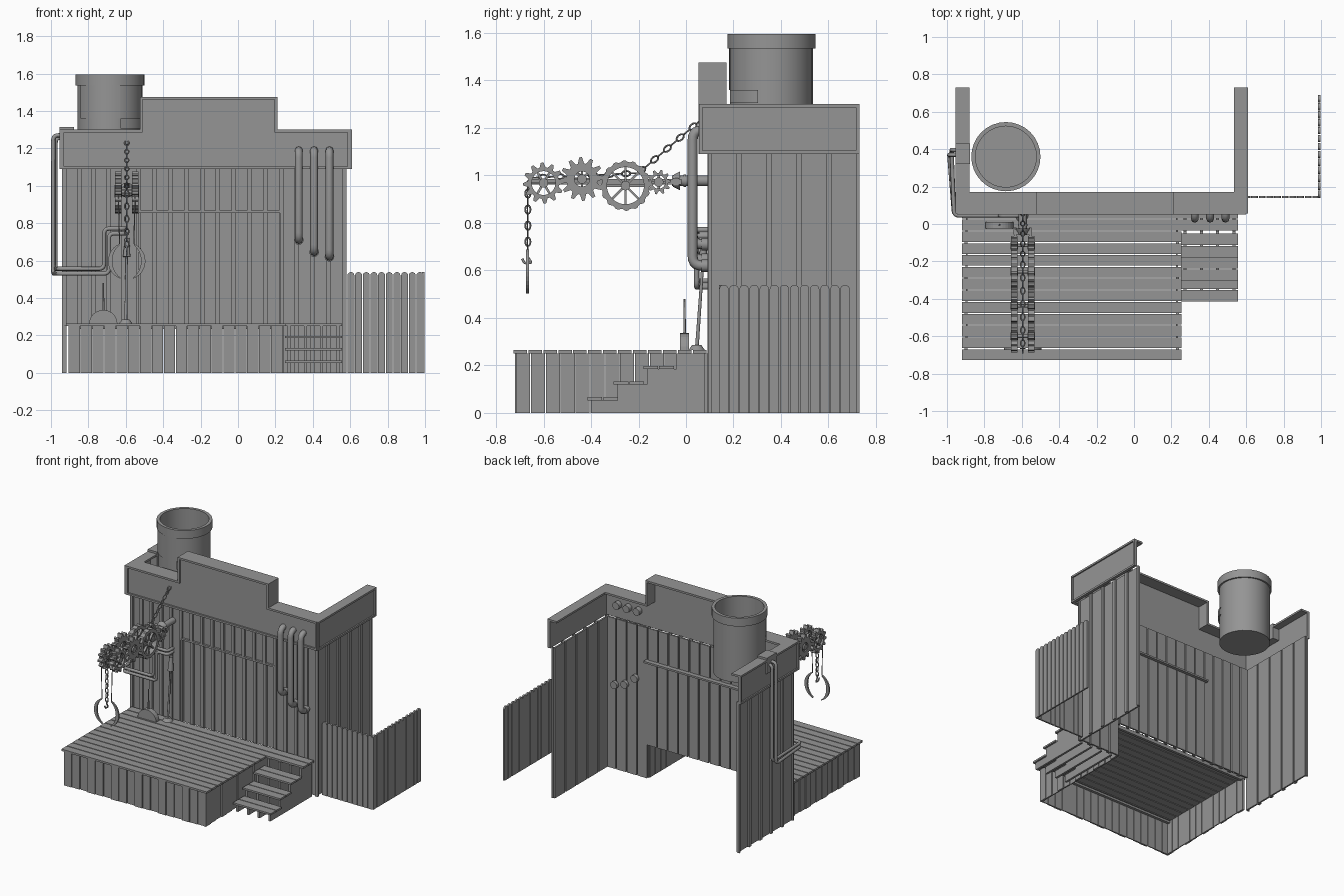
import bpy, bmesh, math
from mathutils import Vector as V, Matrix as M
from math import sin, cos, pi, radians

if "Cube" in bpy.data.objects:
    bpy.data.objects.remove(bpy.data.objects["Cube"])

GREY = bpy.data.materials.new('dark_grey')
GREY.diffuse_color = (0.3, 0.3, 0.3, 1)
GREY.use_nodes = True
GREY.node_tree.nodes["Principled BSDF"].inputs["Base Color"].default_value = GREY.diffuse_color


def finish(name, bm, smooth=False):
    bmesh.ops.recalc_face_normals(bm, faces=bm.faces)
    me = bpy.data.meshes.new(name)
    bm.to_mesh(me)
    bm.free()
    me.materials.append(GREY)
    ob = bpy.data.objects.new(name, me)
    bpy.context.collection.objects.link(ob)
    if smooth:
        bpy.ops.object.select_all(action='DESELECT')
        ob.select_set(True)
        bpy.context.view_layer.objects.active = ob
        bpy.ops.object.shade_smooth_by_angle(angle=radians(35))
    return ob


def add_box(bm, x0, x1, y0, y1, z0, z1, rot=M()):
    c = V(((x0 + x1) / 2, (y0 + y1) / 2, (z0 + z1) / 2))
    bmesh.ops.create_cube(bm, size=1, matrix=rot @ M.Translation(c) @ M.Diagonal((x1 - x0, y1 - y0, z1 - z0, 1)))


def boxes(name, items):
    bm = bmesh.new()
    for b in items:
        add_box(bm, *b)
    return finish(name, bm)


def prisms(name, polys, plane, d0, d1):
    bm = bmesh.new()
    for poly in polys:
        put = lambda d: [bm.verts.new((u, d, v) if plane == 'xz' else (d, u, v)) for u, v in poly]
        a, b = put(d0), put(d1)
        bm.faces.new(a)
        bm.faces.new(b)
        for i in range(len(a)):
            bm.faces.new((a[i - 1], a[i], b[i], b[i - 1]))
    return finish(name, bm)


def lathe(name, prof, cx, cy, segs=32, a0=0, a1=360):
    bm = bmesh.new()
    rings = []
    for i in range(segs if a1 - a0 == 360 else segs + 1):
        a = radians(a0 + (a1 - a0) * i / segs)
        rings.append([bm.verts.new((cx + r * cos(a), cy + r * sin(a), z)) for r, z in prof])
    for i in range(segs):
        p, q = rings[i], rings[(i + 1) % len(rings)]
        for j in range(len(prof) - 1):
            bm.faces.new((p[j], q[j], q[j + 1], p[j + 1]))
    bmesh.ops.remove_doubles(bm, verts=bm.verts, dist=1e-5)
    return finish(name, bm, True)


def rods(name, items, segs=12):
    bm = bmesh.new()
    for p, q, r1, r2 in items:
        p, q = V(p), V(q)
        mat = M.Translation((p + q) / 2) @ (q - p).to_track_quat('Z', 'Y').to_matrix().to_4x4()
        bmesh.ops.create_cone(bm, cap_ends=True, segments=segs, radius1=r1, radius2=r2, depth=(q - p).length, matrix=mat)
    return finish(name, bm, True)


def tube(name, pts, r, bend):
    pts = [V(p) for p in pts]
    path = [pts[0]]
    for a, b, c in zip(pts, pts[1:], pts[2:]):
        s, e = b + (a - b).normalized() * bend, b + (c - b).normalized() * bend
        path += [s.lerp(b, t / 5).lerp(b.lerp(e, t / 5), t / 5) for t in range(6)]
    path.append(pts[-1])
    cu = bpy.data.curves.new(name, 'CURVE')
    cu.dimensions, cu.bevel_depth, cu.bevel_resolution, cu.use_fill_caps = '3D', r, 2, True
    sp = cu.splines.new('POLY')
    sp.points.add(len(path) - 1)
    for k, p in zip(sp.points, path):
        k.co = (*p, 1)
    cu.materials.append(GREY)
    ob = bpy.data.objects.new(name, cu)
    bpy.context.collection.objects.link(ob)
    bpy.ops.object.select_all(action='DESELECT')
    ob.select_set(True)
    bpy.context.view_layer.objects.active = ob
    bpy.ops.object.convert(target='MESH')


def gear(name, x, y, z, teeth, tip, rim, inner, spokes, w=0.034):
    bm = bmesh.new()
    n = teeth * 4
    loops = []
    for d in (-w / 2, w / 2):
        for outer in (True, False):
            loops.append([bm.verts.new((d, (r := (tip if i % 4 < 2 else rim) if outer else inner) * cos(2 * pi * i / n),
                                        r * sin(2 * pi * i / n))) for i in range(n)])
    for a, b in ((0, 1), (1, 3), (3, 2), (2, 0)):
        for i in range(n):
            bm.faces.new((loops[a][i - 1], loops[a][i], loops[b][i], loops[b][i - 1]))
    for k in range(spokes):
        add_box(bm, -w / 4, w / 4, 0, inner + 0.004, -0.005, 0.005, M.Rotation(2 * pi * k / spokes, 4, 'X'))
    bmesh.ops.create_cone(bm, cap_ends=True, segments=16, radius1=0.02, radius2=0.02, depth=w * 1.2, matrix=M.Rotation(pi / 2, 4, 'Y'))
    finish(name, bm).location = (x, y, z)


def chain(name, p, q, pitch=0.034):
    bm = bmesh.new()
    p, q = V(p), V(q)
    n = round((q - p).length / pitch)
    rot = (q - p).to_track_quat('Z', 'Y').to_matrix().to_4x4()
    for k in range(n):
        m = M.Translation(p.lerp(q, (k + 0.5) / n)) @ rot @ M.Rotation(k * pi / 2, 4, 'Z')
        g = [[bm.verts.new(m @ V(((0.011 + 0.004 * cos(b)) * cos(a), 0.004 * sin(b), (0.018 + 0.004 * cos(b)) * sin(a))))
              for b in (j * pi / 3 for j in range(6))] for a in (i * pi / 6 for i in range(12))]
        for i in range(12):
            for j in range(6):
                bm.faces.new((g[i - 1][j - 1], g[i][j - 1], g[i][j], g[i - 1][j]))
    finish(name, bm, True)


def board_wall(name, a, b, at, out, z0, z1, axis='x', pitch=0.085):
    """Boards with narrow gaps, each gap covered by a batten on the outer side."""
    n = max(1, round((b - a) / pitch))
    w = (b - a) / n
    items = []
    for i in range(n + 1):
        u = a + i * w
        spans = [(max(a, u - 0.012), min(b, u + 0.012), at, at + out * 0.014)]
        if i < n:
            spans.append((u + 0.005, u + w - 0.005, at - out * 0.012, at))
        for s, e, d0, d1 in spans:
            d0, d1 = sorted((d0, d1))
            items.append((s, e, d0, d1, z0, z1) if axis == 'x' else (d0, d1, s, e, z0, z1))
    boxes(name, items)


# Board walls
board_wall('front_wall_left', -0.93, -0.53, 0.105, -1, 0.25, 1.1)
board_wall('front_wall_door', -0.53, 0.23, 0.115, -1, 0.25, 0.86)
board_wall('front_wall_upper', -0.53, 0.23, 0.105, -1, 0.86, 1.1)
board_wall('front_wall_right', 0.23, 0.57, 0.105, -1, 0, 1.1)
board_wall('left_wall', 0.095, 0.73, -0.928, -1, 0, 1.1, 'y', 0.127)
board_wall('right_wall', 0.095, 0.73, 0.565, 1, 0, 1.1, 'y', 0.127)
boxes('door_frame', [(-0.54, 0.24, 0.09, 0.15, 0.855, 0.868), (0.224, 0.236, 0.09, 0.12, 0.25, 0.868)])

# Thin fascia panels with wide caps, stepped parapet and raised trim
X0, X1, P0, P1, B, T, H = -0.945, 0.6, -0.525, 0.21, 1.09, 1.3, 1.475
t = 0.014
prisms('front_parapet', [[(X0, B), (X1, B), (X1, T), (P1, T), (P1, H), (P0, H), (P0, T), (X0, T)]], 'xz', 0.064, 0.08)
boxes('side_fascias', [(X0, X0 + 0.012, 0.07, 0.73, B, T), (X1 - 0.012, X1, 0.07, 0.73, B, T)])
boxes('fascia_caps', [(X0, P0 + t, 0.064, 0.17, T - t, T), (P1 - t, X1, 0.064, 0.17, T - t, T), (P0, P1, 0.064, 0.17, H - t, H),
                      (P0, P0 + t, 0.064, 0.17, T - t, H), (P1 - t, P1, 0.064, 0.17, T - t, H),
                      (X0, -0.88, 0.17, 0.73, T - t, T), (0.535, X1, 0.17, 0.73, T - t, T)])
trim = [(X0, X1, B, B + t), (X0, X0 + t, B, T), (X1 - t, X1, B, T), (X0, P0 + t, T - t, T), (P1 - t, X1, T - t, T),
        (P0, P0 + t, T, H), (P1 - t, P1, T, H), (P0, P1, H - t, H)]
boxes('parapet_trim', [(a, b, 0.052, 0.066, c, d) for a, b, c, d in trim])
boxes('side_trim', [(x, x + 0.012, *s) for x in (X0 - 0.01, X1 - 0.002) for s in
                    ((0.055, 0.73, B, B + t), (0.055, 0.73, T - t, T), (0.055, 0.07, B, T), (0.716, 0.73, B, T))])
boxes('pipe_housing', [(-0.955, -0.878, 0.32, 0.43, 1.2, 1.315)])

# Open roof tank with added plates
lathe('tank', [(0, 1.12), (0.174, 1.12), (0.174, 1.535), (0.185, 1.535), (0.185, 1.595), (0.163, 1.595), (0.163, 1.2), (0, 1.2)], -0.685, 0.36)
plate = lambda r, a, b: [(0.172, a), (r, a), (r, b), (0.172, b)]
lathe('tank_plate', plate(0.179, 1.36, 1.535), -0.685, 0.36, 10, 208, 288)
lathe('tank_lower_band', plate(0.183, 1.305, 1.36), -0.685, 0.36, 8, 288, 342)

# Platform: deck planks and skirt boards
boxes('deck_planks', [(-0.92, 0.255 if i < 11 else 0.555, -0.727 + i * 0.063, -0.727 + i * 0.063 + 0.057, 0.25, 0.264) for i in range(13)])
boxes('deck_bearers', [(-0.89, 0.225, y, y + 0.02, 0.235, 0.25) for y in (-0.7, 0.07)])
sk = []
for i in range(18):
    x = -0.905 + i * 0.0636
    sk.append((x, x + 0.06, -0.72 + 0.004 * (i % 3), -0.705, 0, 0.25))
for i in range(13):
    y = -0.715 + i * 0.0625
    d = 0.004 * (i % 3)
    sk += [(-0.905 + d, -0.89, y, y + 0.059, 0, 0.25), (0.225, 0.24 - d, y, y + 0.059, 0, 0.25)]
boxes('skirt_boards', sk)

# Steps
boxes('step_treads', [(0.25, 0.555, y + k * 0.067, y + k * 0.067 + 0.062, z, z + 0.013)
                      for y, z in ((-0.415, 0.053), (-0.305, 0.12), (-0.18, 0.185)) for k in (0, 1)])
st = [(-0.4, 0), (-0.4, 0.053), (-0.29, 0.053), (-0.29, 0.12), (-0.165, 0.12), (-0.165, 0.185), (-0.04, 0.185),
      (-0.04, 0.25), (0.08, 0.25), (0.08, 0)]
for i, x in enumerate((0.265, 0.352, 0.439, 0.526)):
    prisms('step_stringer_%d' % i, [st], 'yz', x, x + 0.016)

# Round-topped picket fence
picket = lambda u, w: [(u, 0), (u + w, 0)] + [(u + w / 2 + w / 2 * cos(pi * k / 8), 0.52 + w / 2 * sin(pi * k / 8)) for k in range(9)]
prisms('fence_front', [picket(0.585 + i * 0.041, 0.037) for i in range(10)], 'xz', 0.138, 0.15)
prisms('fence_side', [picket(0.14 + i * 0.0425, 0.039) for i in range(13)], 'yz', 0.985, 0.997)

# Three wall pipes on the right
for i, (x, z) in enumerate(((0.325, 0.71), (0.407, 0.645), (0.489, 0.62))):
    tube('wall_pipe_%d' % i, [(x, 0.11, 1.19), (x, 0.028, 1.19), (x, 0.028, z), (x, 0.13, z)], 0.021, 0.04)
    rods('wall_pipe_collar_%d' % i, [((x, 0.09, z), (x, 0.065, z), 0.026, 0.026), ((x, 0.14, z), (x, 0.115, z), 0.027, 0.027),
                                     ((x, 0.08, 1.19), (x, 0.115, 1.19), 0.027, 0.027)])

# Twin pipes wrapping the left corner
for i in (0, 1):
    o = i * 0.026
    tube('side_pipe_%d' % i, [(-0.93, 0.37 + o, 1.27 - o / 2), (-0.988 + o / 2, 0.37 + o, 1.27 - o / 2), (-0.988 + o / 2, 0.37 + o, 0.53 + o),
                              (-0.962, 0.045, 0.53 + o), (-0.69 - o, 0.045, 0.53 + o), (-0.69 - o, 0.045, 0.745 + o),
                              (-0.6, 0.045, 0.745 + o), (-0.6, 0.11, 0.745 + o)], 0.011, 0.028)

# Lever in half-round housing, and pole leaning on the wall
prisms('lever_housing', [[(-0.72 + 0.075 * cos(pi * k / 14), 0.264 + 0.072 * sin(pi * k / 14)) for k in range(15)]], 'xz', -0.025, 0.012)
rods('lever', [((-0.72, -0.006, 0.3), (-0.72, -0.006, 0.48), 0.006, 0.004)])
rods('leaning_pole', [((-0.6, 0.045, 0.264), (-0.595, 0.07, 0.62), 0.008, 0.006), ((-0.6, 0.045, 0.264), (-0.6, 0.045, 0.285), 0.035, 0.02),
                      ((-0.595, 0.07, 0.62), (-0.593, 0.075, 0.72), 0.02, 0.012)])

# Crane arm with mirrored gear sets
C = -0.595
boxes('crane_arms', [(C + s * 0.04 - 0.006, C + s * 0.04 + 0.006, -0.66, -0.02, 0.962, 0.984) for s in (-1, 1)] +
      [(C - 0.05, C + 0.05, -0.055, -0.03, 0.955, 0.99)])
rods('crane_mount', [((C, 0.1, 0.977), (C, -0.06, 0.977), 0.022, 0.022), ((C, 0.0, 0.977), (C, -0.01, 0.977), 0.026, 0.026),
                     ((C, -0.025, 0.977), (C, -0.055, 0.977), 0.04, 0.024)], 20)
for s, side in ((-1, 'left'), (1, 'right')):
    x = C + s * 0.046
    gear('tip_gear_' + side, x, -0.6, 0.968, 12, 0.086, 0.066, 0.05, 6)
    gear('middle_gear_' + side, x, -0.438, 0.985, 12, 0.092, 0.066, 0.032, 8)
    gear('large_wheel_' + side, x, -0.255, 0.957, 16, 0.106, 0.1, 0.078, 8)
    gear('small_gear_' + side, x, -0.115, 0.972, 10, 0.052, 0.038, 0.028, 4)
rods('gear_axles', [((C - 0.066, y, z), (C + 0.066, y, z), 0.009, 0.009) for y, z in ((-0.6, 0.968), (-0.438, 0.985), (-0.255, 0.957), (-0.115, 0.972))])

# Chains, hook and pincer claw
chain('upper_chain', (C, 0.07, 1.24), (C, -0.2, 1.01))
chain('arm_chain', (C, -0.2, 1.01), (C, -0.655, 0.99))
chain('hanging_chain', (C, -0.666, 0.975), (C, -0.666, 0.67))
tube('hook', [(C, -0.666, 0.68), (C, -0.666, 0.655), (C, -0.65, 0.632), (C, -0.68, 0.63), (C, -0.69, 0.65)], 0.005, 0.008)
claws = []
for s in (-1, 1):
    ang = [radians(66 - 136 * k / 12) for k in range(13)]
    th = [0.02 * sin(pi * (k + 0.6) / 13) + 0.003 for k in range(13)]
    claws.append([(C + s * 0.1 * cos(a), 0.597 + 0.1 * sin(a)) for a in ang] +
                 [(C + s * (0.1 - w) * cos(a), 0.597 + (0.1 - w) * sin(a)) for a, w in reversed(list(zip(ang, th)))])
prisms('pincer_claw', claws, 'xz', -0.673, -0.661)
rods('claw_lines', [((C + s * 0.045, -0.667, 0.95), (C + s * 0.038, -0.667, 0.688), 0.003, 0.003) for s in (-1, 1)], 6)
